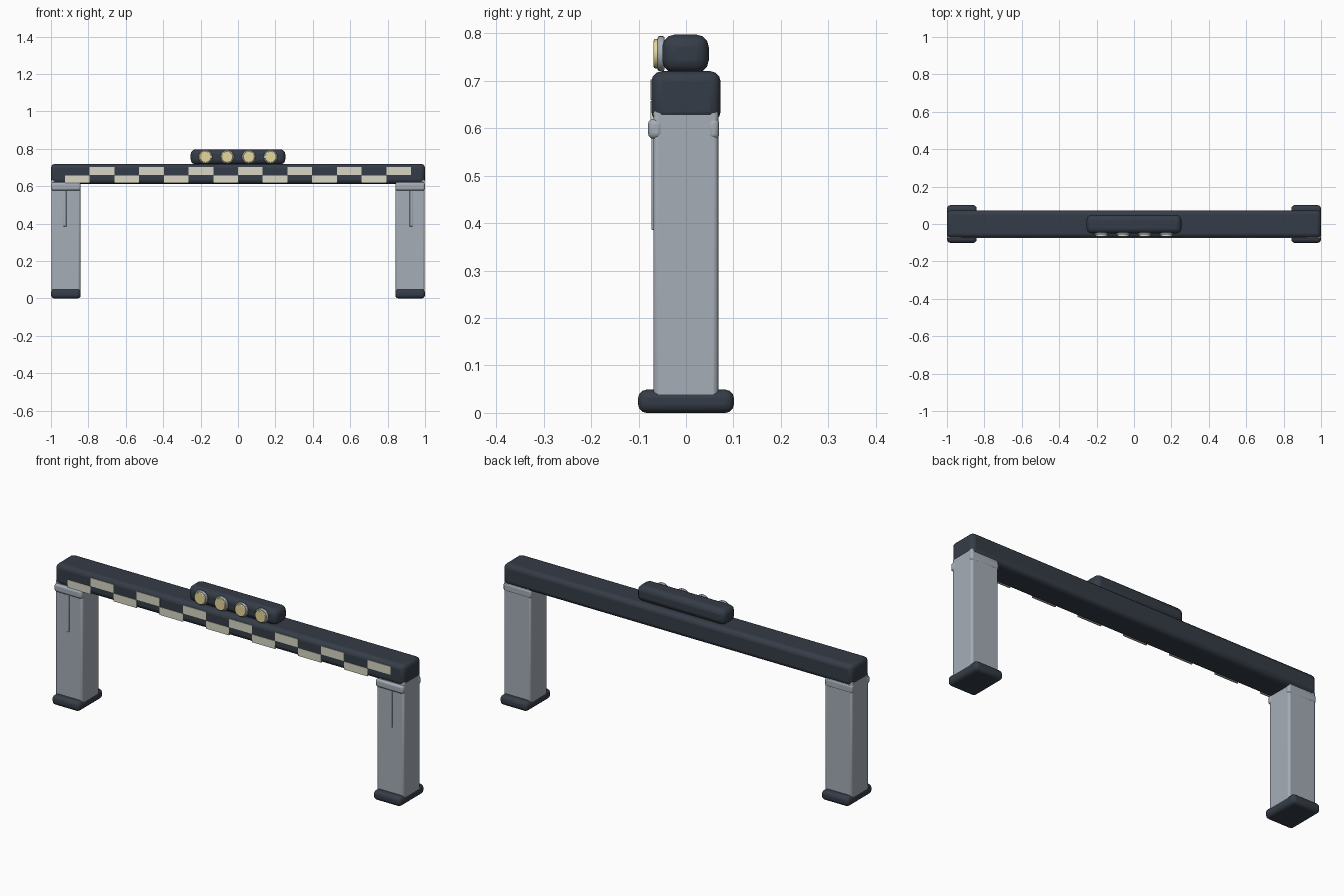
import bpy
import math

cube = bpy.data.objects.get("Cube")
if cube:
    bpy.data.objects.remove(cube, do_unlink=True)


def material(name, rgb):
    m = bpy.data.materials.new(name)
    m.use_nodes = True
    m.diffuse_color = (*rgb, 1)
    m.node_tree.nodes["Principled BSDF"].inputs["Base Color"].default_value = (*rgb, 1)
    return m


DARK = material("dark slate", (0.036, 0.046, 0.063))
GREY = material("light grey", (0.38, 0.42, 0.47))
CREAM = material("cream", (0.68, 0.67, 0.56))
LAMP = material("pale yellow", (0.78, 0.68, 0.33))


def finish(name, mat, bevel, segments):
    ob = bpy.context.object
    ob.name = name
    ob.data.materials.append(mat)
    if bevel:
        mod = ob.modifiers.new("Rounded edges", "BEVEL")
        mod.width = bevel
        mod.segments = segments
        mod.limit_method = "ANGLE"
    bpy.ops.object.shade_smooth_by_angle(angle=math.radians(40))
    return ob


def box(name, lo, hi, mat, bevel=0.0, segments=3):
    bpy.ops.mesh.primitive_cube_add(size=1, location=[(a + b) / 2 for a, b in zip(lo, hi)])
    bpy.context.object.scale = [b - a for a, b in zip(lo, hi)]
    bpy.ops.object.transform_apply(location=False, rotation=False, scale=True)
    return finish(name, mat, bevel, segments)


def disc(name, x, z, y_front, y_back, radius, mat, bevel):
    bpy.ops.mesh.primitive_cylinder_add(
        vertices=24, radius=radius, depth=y_back - y_front,
        location=(x, (y_front + y_back) / 2, z), rotation=(math.pi / 2, 0, 0))
    return finish(name, mat, bevel, 2)


# Legs with feet, clamp bars and front cable strips
for side, s in (("left", 1), ("right", -1)):
    def leg_part(name, inner, outer, y, z, mat, bevel):
        x = sorted((s * inner, s * outer))
        box(f"{side}_{name}", (x[0], y[0], z[0]), (x[1], y[1], z[1]), mat, bevel)

    leg_part("leg", 0.843, 0.998, (-0.069, 0.068), (0.02, 0.64), GREY, 0.01)
    leg_part("foot", 0.841, 1.0, (-0.101, 0.101), (0, 0.049), DARK, 0.018)
    leg_part("front_clamp", 0.841, 1.0, (-0.08, -0.048), (0.577, 0.62), GREY, 0.012)
    leg_part("back_clamp", 0.841, 1.0, (0.046, 0.07), (0.577, 0.62), GREY, 0.01)
    leg_part("cable_strip", 0.917, 0.933, (-0.073, -0.062), (0.385, 0.59), GREY, 0.003)

# Crossbeam
box("crossbeam", (-1, -0.073, 0.613), (1, 0.073, 0.72), DARK, 0.022)

# Checker plates on the front of the beam, alternating between two rows
columns = 14
width = 1.85 / columns
for i in range(columns):
    x = -0.925 + i * width
    low, high = (0.659, 0.702) if i % 2 else (0.616, 0.657)
    box(f"checker_plate_{i + 1}", (x, -0.0745, low), (x + width, -0.067, high), CREAM)

# Light bar and its four lamps
box("light_bar", (-0.253, -0.05, 0.717), (0.253, 0.048, 0.797), DARK, 0.026)
for i in range(4):
    x = (i - 1.5) * 0.116
    disc(f"lamp_ring_{i + 1}", x, 0.757, -0.06, -0.045, 0.037, GREY, 0.004)
    disc(f"lamp_lens_{i + 1}", x, 0.757, -0.068, -0.055, 0.031, LAMP, 0.003)
